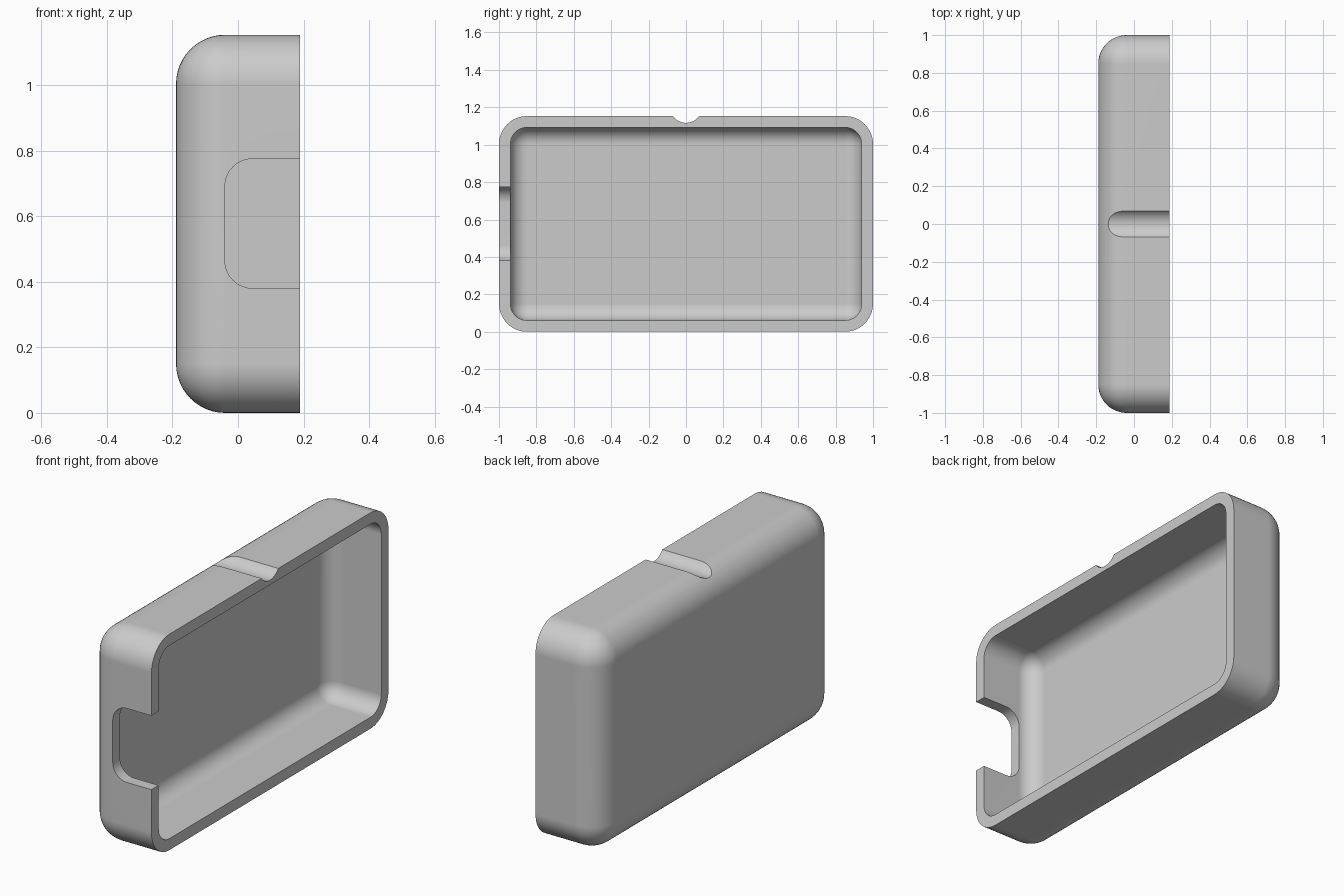
import bpy, bmesh, math
from mathutils import Matrix, Vector

if "Cube" in bpy.data.objects:
    bpy.data.objects.remove(bpy.data.objects["Cube"], do_unlink=True)

HALF_X, HALF_Y, HEIGHT = 0.189, 1.0, 1.153
WALL, RADIUS = 0.061, 0.15
FAR = 1.0  # cutters run well past the open side


def make_object(name, bm):
    bmesh.ops.recalc_face_normals(bm, faces=bm.faces)
    mesh = bpy.data.meshes.new(name)
    bm.to_mesh(mesh)
    bm.free()
    obj = bpy.data.objects.new(name, mesh)
    bpy.context.collection.objects.link(obj)
    return obj


def rounded_box(low, high, radius, axis=None):
    """Box with rounded edges; axis limits the rounding to edges along it."""
    low, high = Vector(low), Vector(high)
    bm = bmesh.new()
    bmesh.ops.create_cube(bm, size=1)
    bmesh.ops.scale(bm, vec=high - low, verts=bm.verts)
    bmesh.ops.translate(bm, vec=(low + high) / 2, verts=bm.verts)
    edges = [e for e in bm.edges if axis is None
             or abs((e.verts[0].co - e.verts[1].co)[axis]) > 0.001]
    bmesh.ops.bevel(bm, geom=edges, offset=radius, segments=12, profile=0.5,
                    affect='EDGES', clamp_overlap=True)
    return bm


def cut(target, cutter):
    cutter.hide_render = True
    mod = target.modifiers.new("cut", 'BOOLEAN')
    mod.operation, mod.solver, mod.object = 'DIFFERENCE', 'EXACT', cutter
    bpy.context.view_layer.objects.active = target
    bpy.ops.object.modifier_apply(modifier=mod.name)
    bpy.data.objects.remove(cutter, do_unlink=True)


# Outer shell, sliced flat on the open side
bm = rounded_box((-HALF_X, -HALF_Y, 0), (FAR, HALF_Y, HEIGHT), RADIUS)
cut_geom = bmesh.ops.bisect_plane(
    bm, geom=bm.verts[:] + bm.edges[:] + bm.faces[:],
    plane_co=(HALF_X, 0, 0), plane_no=(1, 0, 0), clear_outer=True)
rim = [g for g in cut_geom["geom_cut"] if isinstance(g, bmesh.types.BMEdge)]
bmesh.ops.holes_fill(bm, edges=rim, sides=0)
shell = make_object("case_shell", bm)

# Hollow interior with an even wall
cut(shell, make_object("cavity_cutter", rounded_box(
    (-HALF_X + WALL, -HALF_Y + WALL, WALL),
    (FAR, HALF_Y - WALL, HEIGHT - WALL), RADIUS - WALL)))

# Rounded slot in the front wall
cut(shell, make_object("slot_cutter", rounded_box(
    (-0.04, -1.2, 0.38), (FAR, -0.9, 0.775), 0.085, axis=1)))

# Shallow round groove across the top
bm = bmesh.new()
bmesh.ops.create_cone(
    bm, cap_ends=True, segments=64, radius1=0.086, radius2=0.086, depth=2,
    matrix=Matrix.Translation((0, 0, HEIGHT + 0.05))
    @ Matrix.Rotation(math.pi / 2, 4, 'Y'))
cut(shell, make_object("groove_cutter", bm))

# Plain grey finish
grey = bpy.data.materials.new("plain_grey")
grey.use_nodes = True
colour = (0.6, 0.6, 0.6, 1)
grey.diffuse_color = colour
grey.node_tree.nodes["Principled BSDF"].inputs["Base Color"].default_value = colour
shell.data.materials.clear()
shell.data.materials.append(grey)

# Smooth fillets, crisp rims
bpy.ops.object.select_all(action='DESELECT')
shell.select_set(True)
bpy.context.view_layer.objects.active = shell
bpy.ops.object.shade_smooth_by_angle(angle=math.radians(25))
normals = shell.modifiers.new("flat_face_normals", 'WEIGHTED_NORMAL')
normals.keep_sharp = True
